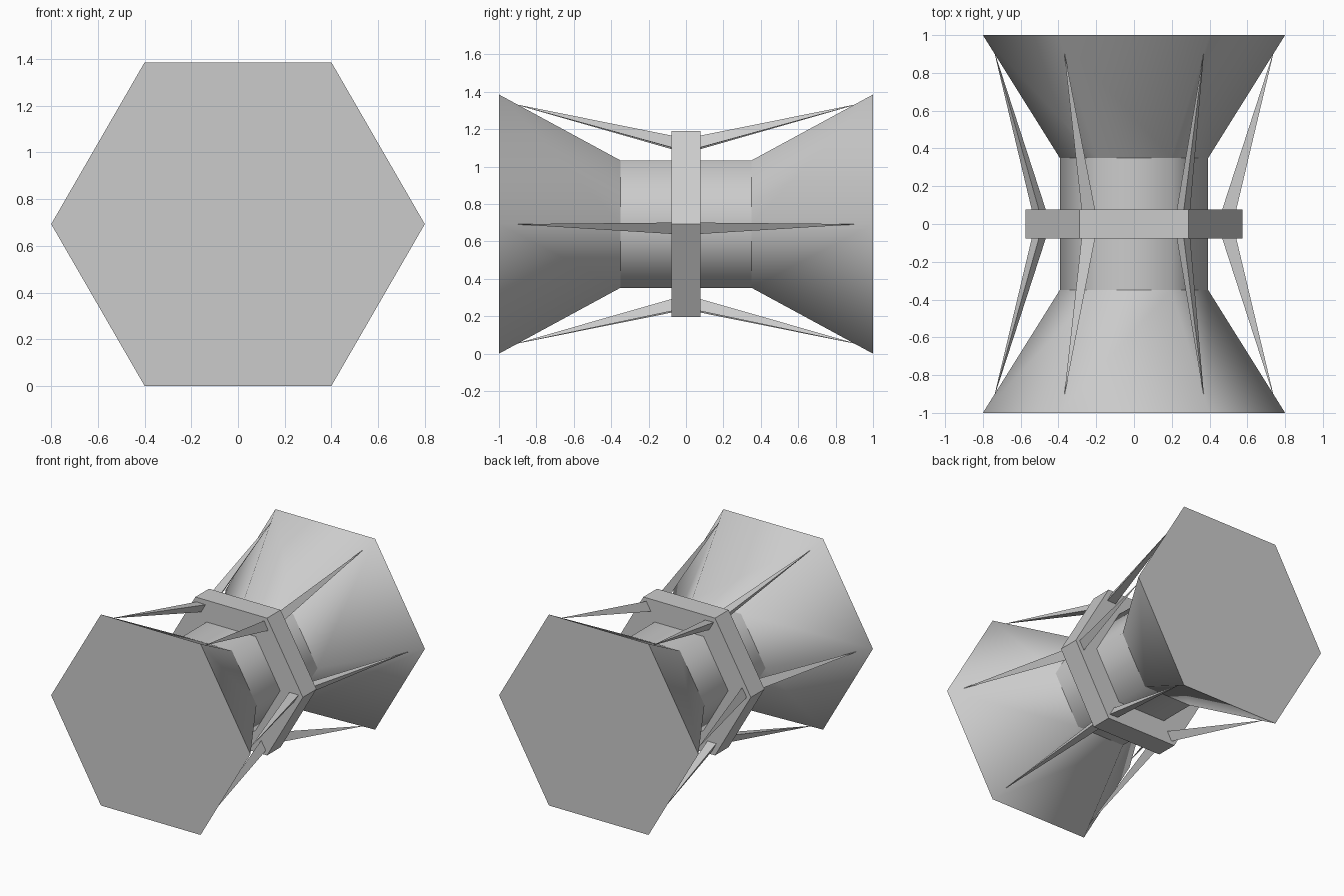
import bpy
import bmesh
from math import cos, sin, radians
from mathutils import Vector

cube = bpy.data.objects.get("Cube")
if cube:
    bpy.data.objects.remove(cube, do_unlink=True)

CENTRE_Z = 0.693

grey = bpy.data.materials.new("plain_grey")
grey.use_nodes = True
grey.diffuse_color = (0.6, 0.6, 0.6, 1)
grey.node_tree.nodes["Principled BSDF"].inputs["Base Color"].default_value = grey.diffuse_color


def polar(angle, radius, offset, y):
    """Point at a radius and sideways offset around the long y axis."""
    a = radians(angle)
    return Vector((radius * cos(a) - offset * sin(a), y,
                   CENTRE_Z + radius * sin(a) + offset * cos(a)))


def loft(name, start, end, caps=(True, True), smooth=False):
    """Join two matching loops of points into one solid."""
    bm = bmesh.new()
    a = [bm.verts.new(p) for p in start]
    b = [bm.verts.new(p) for p in end]
    n = len(a)
    for i in range(n):
        j = (i + 1) % n
        bm.faces.new((a[i], a[j], b[j], b[i]))
    for loop, wanted in zip((a, b), caps):
        if wanted:
            bm.faces.new(loop)
    bmesh.ops.remove_doubles(bm, verts=bm.verts, dist=0.0001)
    bmesh.ops.recalc_face_normals(bm, faces=bm.faces)
    mesh = bpy.data.meshes.new(name)
    bm.to_mesh(mesh)
    bm.free()
    mesh.materials.append(grey)
    obj = bpy.data.objects.new(name, mesh)
    bpy.context.collection.objects.link(obj)
    if smooth:
        bpy.ops.object.select_all(action="DESELECT")
        obj.select_set(True)
        bpy.context.view_layer.objects.active = obj
        bpy.ops.object.shade_smooth_by_angle(angle=radians(65))
    return obj


def hexagon(radius, y):
    return [polar(60 * i, radius, 0, y) for i in range(6)]


# Narrow waist and the flat collar around its middle
loft("waist", hexagon(0.393, -0.35), hexagon(0.393, 0.35), smooth=True)
loft("collar", hexagon(0.575, -0.078), hexagon(0.575, 0.078))

# Three-sided strut base: outer, inner and side corner (radius, offset)
STRUT_BASE = [(0.54, 0.008), (0.465, 0.008), (0.502, -0.053)]

for side, label in ((-1, "front"), (1, "back")):
    # Flared end, open where it meets the waist
    loft(label + "_flare", hexagon(0.393, side * 0.35), hexagon(0.8, side),
         caps=(False, True), smooth=True)
    # Tapered struts from the collar corners to the flare edges
    for i in range(6):
        base = [polar(60 * i, r, t, side * 0.07) for r, t in STRUT_BASE]
        tip = polar(60 * i, 0.742, 0, side * 0.92)
        # A tiny end section keeps the strut a closed solid
        end = [tip + (p - base[0]) * 0.01 for p in base]
        loft(f"{label}_strut_{i + 1}", base, end)
